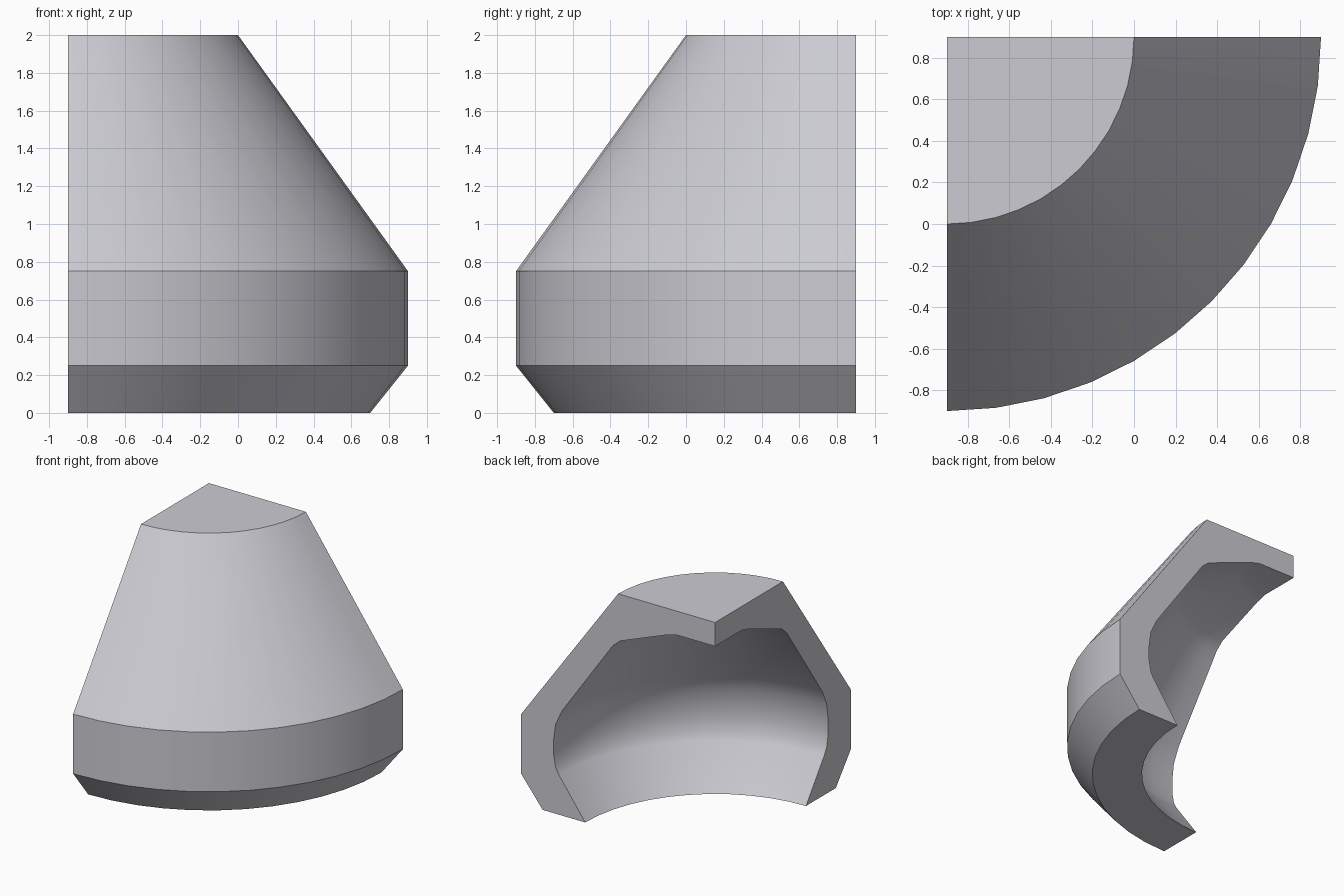
import bpy, bmesh, math
from mathutils import Vector, Matrix

if "Cube" in bpy.data.objects:
    bpy.data.objects.remove(bpy.data.objects["Cube"])

SEGMENTS = 12          # facets in the quarter turn
AXIS = Vector((-0.9, 0.9, 0.0))

# Wall cross-section (radius, height): outside from the top down, then inside back up
outer = [(0, 2), (0.9, 2), (1.8, 0.75), (1.8, 0.25), (1.6, 0)]
inner = [(1.205, 0), (1.45, 0.335), (1.48, 0.39), (1.5, 0.5), (1.5, 0.6),
         (1.48, 0.75), (1.42, 0.88), (1.02, 1.45), (0.95, 1.55), (0.88, 1.61),
         (0.45, 1.775), (0.35, 1.8), (0, 1.8)]
profile = outer + inner

# Sweep the section a quarter turn from -y to +x
bm = bmesh.new()
rings = []
on_axis = {i: bm.verts.new(AXIS + Vector((0, 0, z)))
           for i, (r, z) in enumerate(profile) if r == 0}
for s in range(SEGMENTS + 1):
    a = -math.pi / 2 + s * math.pi / 2 / SEGMENTS
    rings.append([on_axis[i] if r == 0 else
                  bm.verts.new(AXIS + Vector((r * math.cos(a), r * math.sin(a), z)))
                  for i, (r, z) in enumerate(profile)])

for r0, r1 in zip(rings, rings[1:]):
    for i in range(len(profile) - 1):
        corners = list(dict.fromkeys([r0[i], r0[i + 1], r1[i + 1], r1[i]]))
        bm.faces.new(corners)

# Two flat cut faces
bm.faces.new(rings[0])
bm.faces.new(rings[-1])
bmesh.ops.recalc_face_normals(bm, faces=bm.faces)

mesh = bpy.data.meshes.new("hollow_corner_shell")
bm.to_mesh(mesh)
bm.free()
shell = bpy.data.objects.new("hollow_corner_shell", mesh)
bpy.context.collection.objects.link(shell)

# Single grey colour
grey = bpy.data.materials.new("light grey")
grey.diffuse_color = (0.6, 0.6, 0.65, 1)
grey.use_nodes = True
grey.node_tree.nodes["Principled BSDF"].inputs["Base Color"].default_value = grey.diffuse_color
mesh.materials.append(grey)

# Smooth round surfaces, keeping the bends crisp
bpy.context.view_layer.objects.active = shell
shell.select_set(True)
bpy.ops.object.shade_smooth_by_angle(angle=math.radians(30))
